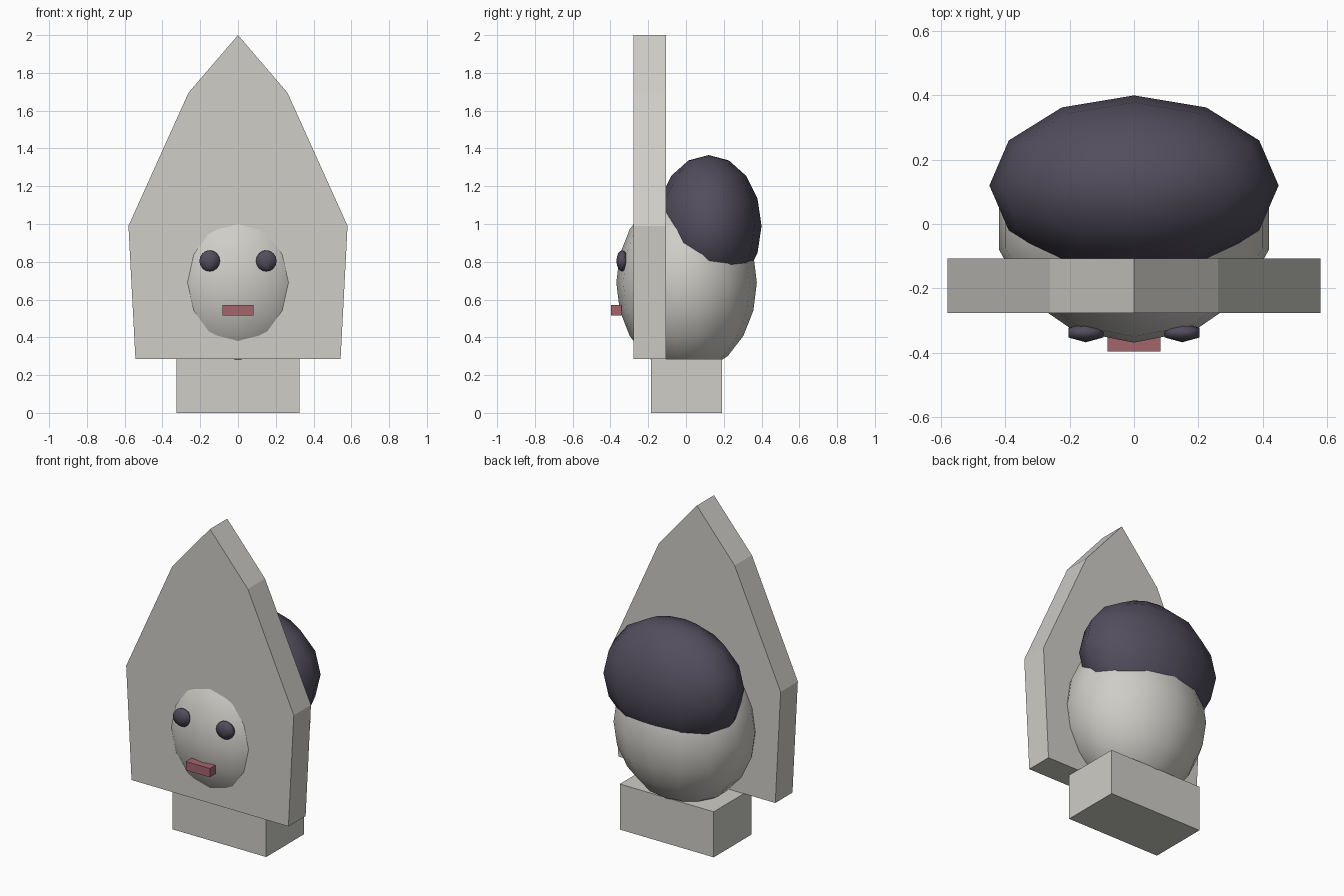
import bpy, bmesh
from mathutils import Matrix

if "Cube" in bpy.data.objects:
    bpy.data.objects.remove(bpy.data.objects["Cube"])


def material(name, rgb):
    m = bpy.data.materials.new(name)
    m.diffuse_color = (*rgb, 1)
    m.use_nodes = True
    m.node_tree.nodes["Principled BSDF"].inputs["Base Color"].default_value = m.diffuse_color
    return m


STONE = material("warm grey", (0.62, 0.61, 0.57))
DARK = material("dark violet grey", (0.085, 0.075, 0.11))
RED = material("dusty red", (0.37, 0.13, 0.15))


def finish(name, bm, mat, smooth=False):
    bmesh.ops.recalc_face_normals(bm, faces=bm.faces)
    for f in bm.faces:
        f.smooth = smooth
    mesh = bpy.data.meshes.new(name)
    bm.to_mesh(mesh)
    bm.free()
    mesh.materials.append(mat)
    ob = bpy.data.objects.new(name, mesh)
    bpy.context.collection.objects.link(ob)
    return ob


def ellipsoid(name, centre, radii, segments, rings, mat):
    bm = bmesh.new()
    bmesh.ops.create_uvsphere(bm, u_segments=segments, v_segments=rings, radius=1,
                              matrix=Matrix.LocRotScale(centre, None, radii))
    return finish(name, bm, mat, True)


def box(name, low, high, mat):
    bm = bmesh.new()
    centre = [(a + b) / 2 for a, b in zip(low, high)]
    size = [b - a for a, b in zip(low, high)]
    bmesh.ops.create_cube(bm, size=1, matrix=Matrix.LocRotScale(centre, None, size))
    return finish(name, bm, mat)


# Pedestal
box("pedestal", (-0.325, -0.185, 0), (0.325, 0.19, 0.285), STONE)

# Pointed panel: mirrored half profile, extruded backwards
half = [(0.543, 0.285), (0.58, 0.99), (0.262, 1.695)]
outline = half + [(0, 2)] + [(-x, z) for x, z in reversed(half)]
bm = bmesh.new()
face = bm.faces.new([bm.verts.new((x, -0.277, z)) for x, z in outline])
new = bmesh.ops.extrude_face_region(bm, geom=[face])["geom"]
bmesh.ops.translate(bm, vec=(0, 0.17, 0),
                    verts=[v for v in new if isinstance(v, bmesh.types.BMVert)])
finish("pointed_panel", bm, STONE)

# Head passing through the panel, and the hair behind it
ellipsoid("head", (0, 0.003, 0.69), (0.431, 0.372, 0.48), 14, 10, STONE)
ellipsoid("hair", (0, 0.12, 0.99), (0.45, 0.28, 0.375), 12, 8, DARK)

# Face
for side, sign in (("left", -1), ("right", 1)):
    ellipsoid(side + "_eye", (sign * 0.15, -0.338, 0.805), (0.063, 0.03, 0.056), 6, 8, DARK)
box("mouth", (-0.083, -0.397, 0.515), (0.083, -0.342, 0.57), RED)
